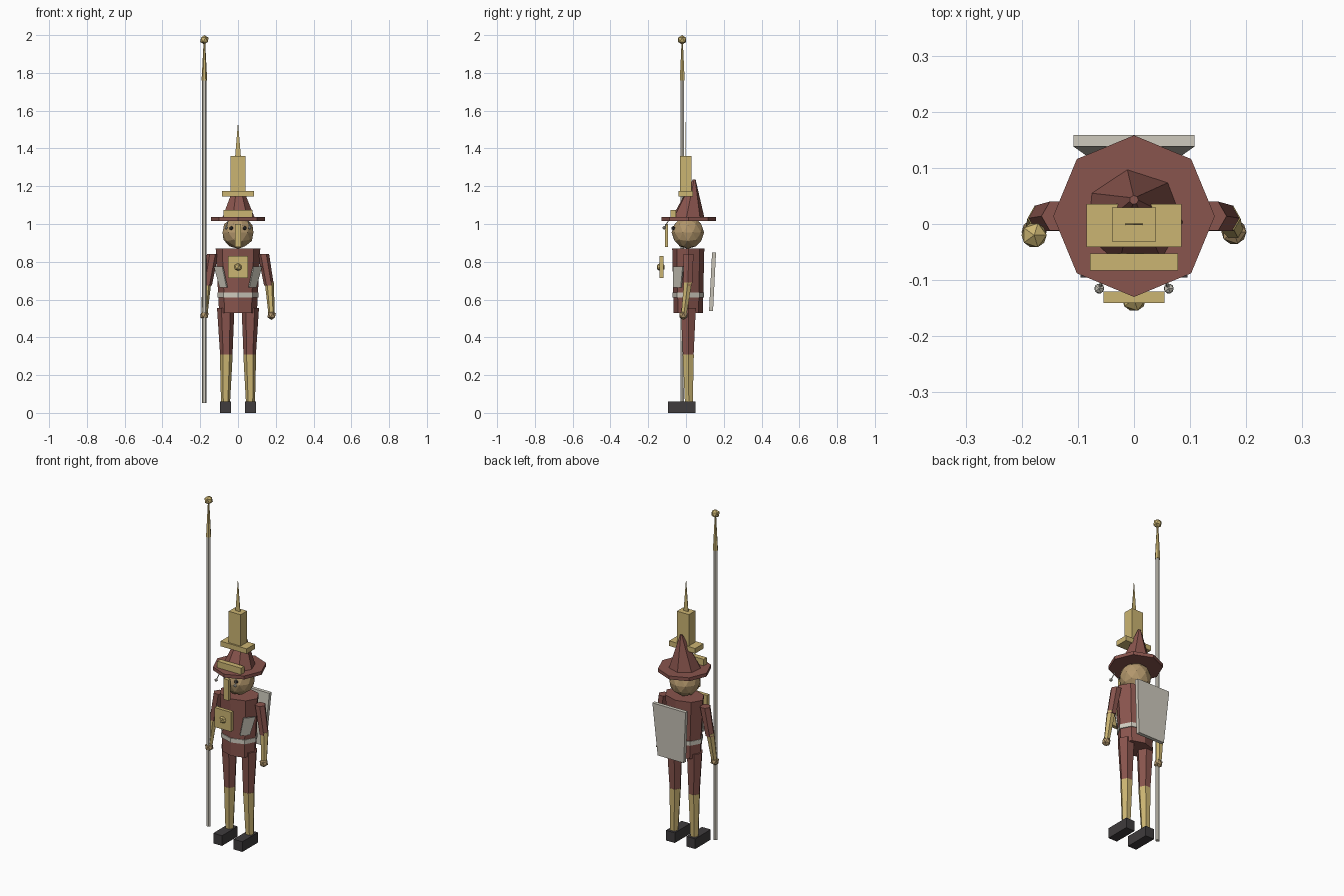
import bpy, bmesh
from math import cos, sin, pi, radians

old = bpy.data.objects.get("Cube")
if old:
    bpy.data.objects.remove(old, do_unlink=True)


def material(name, rgb):
    m = bpy.data.materials.new(name)
    m.use_nodes = True
    m.diffuse_color = (*rgb, 1)
    m.node_tree.nodes["Principled BSDF"].inputs["Base Color"].default_value = (*rgb, 1)
    return m


RED = material("brick_red", (0.25, 0.09, 0.075))
GOLD = material("gold", (0.60, 0.46, 0.17))
SILVER = material("pale_silver", (0.62, 0.59, 0.51))
DARK = material("charcoal", (0.05, 0.045, 0.047))
SKIN = material("tan_skin", (0.45, 0.31, 0.15))


def finish(name, bm, mat):
    bmesh.ops.recalc_face_normals(bm, faces=bm.faces)
    mesh = bpy.data.meshes.new(name)
    bm.to_mesh(mesh)
    bm.free()
    mesh.materials.append(mat)
    ob = bpy.data.objects.new(name, mesh)
    bpy.context.collection.objects.link(ob)
    return ob


def loft(name, mat, rings):
    """Skin a list of equal-length point rings and cap both ends."""
    bm = bmesh.new()
    loops = [[bm.verts.new(p) for p in ring] for ring in rings]
    n = len(loops[0])
    for a, b in zip(loops, loops[1:]):
        for i in range(n):
            j = (i + 1) % n
            bm.faces.new((a[i], a[j], b[j], b[i]))
    bm.faces.new(loops[0])
    bm.faces.new(loops[-1])
    return finish(name, bm, mat)


def ring(c, rx, ry=None, n=6, turn=0):
    ry = rx if ry is None else ry
    return [(c[0] + rx * cos(turn + 2 * pi * i / n),
             c[1] + ry * sin(turn + 2 * pi * i / n), c[2]) for i in range(n)]


def limb(name, mat, a, b, ra, rb, n=6):
    return loft(name, mat, [ring(a, ra, n=n), ring(b, rb, n=n)])


def box(name, mat, x, y, z):
    def rect(h):
        return [(x[0], y[0], h), (x[1], y[0], h), (x[1], y[1], h), (x[0], y[1], h)]
    return loft(name, mat, [rect(z[0]), rect(z[1])])


def ball(name, mat, c, r, detail=1):
    bm = bmesh.new()
    bmesh.ops.create_icosphere(bm, subdivisions=detail, radius=r)
    bmesh.ops.translate(bm, vec=c, verts=bm.verts)
    return finish(name, bm, mat)


# Torso, belt and head
loft("torso", RED, [ring((0, 0.012, 0.53), 0.10, 0.077, 8),
                    ring((0, 0.012, 0.87), 0.118, 0.085, 8)])
loft("belt", SILVER, [ring((0, 0.012, z), 0.109, 0.084, 8) for z in (0.612, 0.637)])
ball("head", SKIN, (0, 0.01, 0.955), 0.086, 2)

# Paired parts
for side, s in (("left", 1), ("right", -1)):
    box(side + "_boot", DARK, sorted((s * 0.038, s * 0.095)), (-0.095, 0.05), (0, 0.06))
    limb(side + "_shin", GOLD, (s * 0.066, 0.015, 0.055), (s * 0.062, 0.012, 0.31), 0.024, 0.034)
    limb(side + "_thigh", RED, (s * 0.062, 0.012, 0.31), (s * 0.065, 0.012, 0.555), 0.033, 0.046)
    limb(side + "_upper_arm", RED, (s * 0.164, 0.01, 0.675), (s * 0.135, 0.014, 0.84), 0.026, 0.030)
    limb(side + "_forearm", GOLD, (s * 0.177, -0.01, 0.53), (s * 0.166, 0.01, 0.69), 0.017, 0.024)
    ball(side + "_hand", SKIN, (s * 0.178, -0.014, 0.517), 0.025)
    ball(side + "_eye", DARK, (s * 0.036, -0.068, 0.978), 0.011)
    ball(side + "_brim_bead", SILVER, (s * 0.062, -0.115, 0.98), 0.010)
    limb(side + "_bead_wire", SILVER, (s * 0.062, -0.115, 0.98), (s * 0.052, -0.09, 1.022), 0.003, 0.003, 4)
    # Slanted lapel resting on the chest side
    outline = [(0.055, -0.062, 0.665), (0.092, -0.022, 0.665),
               (0.122, -0.012, 0.775), (0.078, -0.062, 0.775)]
    loft(side + "_lapel", SILVER, [[(s * (x + d), y - d, z) for x, y, z in outline]
                                   for d in (0, 0.006)])

# Nose strip and chest plate
box("nose", GOLD, (-0.016, 0.016), (-0.112, -0.094), (0.877, 1.0))
box("chest_plate", GOLD, (-0.054, 0.054), (-0.141, -0.12), (0.715, 0.83))
ball("chest_boss", GOLD, (0, -0.134, 0.772), 0.024)

# Hat with leaning crown and front badge
loft("hat_brim", RED, [ring((0, 0.014, z), 0.144, n=8) for z in (1.017, 1.037)])
loft("hat_crown", RED, [ring((0, 0.01, 1.035), 0.088, n=7, turn=radians(-5)),
                        ring((0, 0.043, 1.235), 0.008, n=7, turn=radians(-5))])
box("hat_badge", GOLD, (-0.078, 0.078), (-0.083, -0.053), (1.033, 1.075))

# Tower ornament
box("tower_ledge", GOLD, (-0.085, 0.085), (-0.041, 0.036), (1.145, 1.175))
box("tower", GOLD, (-0.039, 0.039), (-0.031, 0.029), (1.175, 1.36))
loft("tower_spire", GOLD, [[(-0.015, y, 1.36), (0.015, y, 1.36), (0, y, 1.54)]
                           for y in (-0.002, 0.001)])

# Staff with tapered tip
limb("staff", SILVER, (-0.178, -0.02, 0.053), (-0.178, -0.02, 1.77), 0.012, 0.012)
limb("staff_tip", GOLD, (-0.178, -0.02, 1.76), (-0.178, -0.02, 1.965), 0.015, 0.004)
ball("staff_knob", GOLD, (-0.178, -0.02, 1.975), 0.025)

# Tapered back shield
loft("back_shield", SILVER, [
    [(-w, y, z), (w, y, z), (w, y + 0.021, z), (-w, y + 0.021, z)]
    for w, y, z in ((0.085, 0.122, 0.54), (0.108, 0.138, 0.85))])
